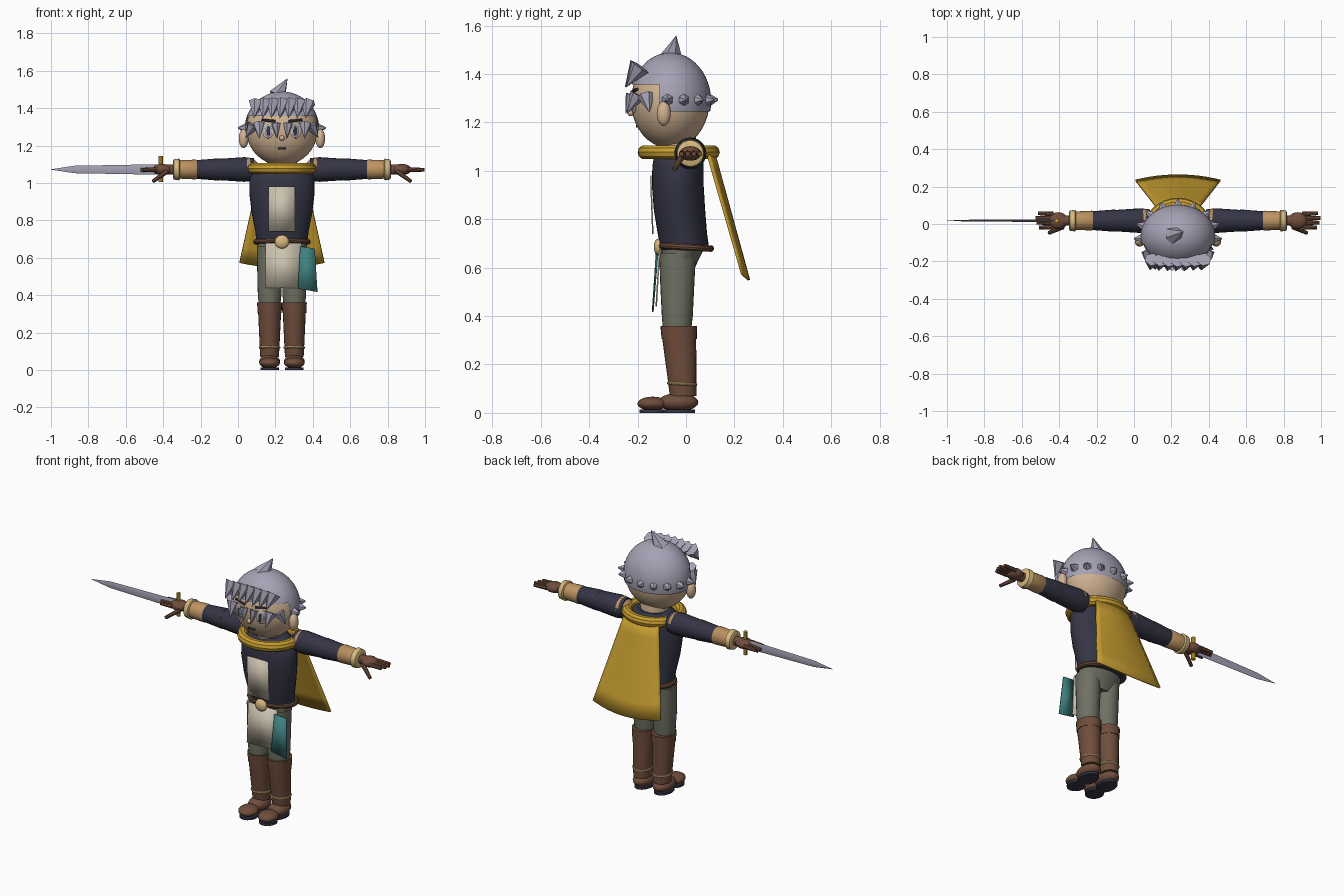
import bpy, bmesh, math
from mathutils import Vector

if "Cube" in bpy.data.objects:
    bpy.data.objects.remove(bpy.data.objects["Cube"])

CX = 0.235          # the body stands off-centre, the sword balances it
ARM_Y, ARM_Z = 0.018, 1.072
HEAD = Vector((0, -0.065, 1.287))
made = []


def material(name, r, g, b):
    m = bpy.data.materials.new(name)
    m.use_nodes = True
    m.diffuse_color = (r, g, b, 1)
    m.node_tree.nodes["Principled BSDF"].inputs["Base Color"].default_value = (r, g, b, 1)
    return m


HAIR = material("lavender grey", .38, .36, .46)
SKIN = material("skin", .64, .45, .29)
NAVY = material("dark navy", .035, .035, .06)
GOLD = material("cape gold", .57, .34, .03)
BROWN = material("leather brown", .16, .075, .045)
GREY = material("trouser grey", .16, .165, .125)
CREAM = material("cream cloth", .60, .54, .43)
TEAL = material("teal cloth", .05, .22, .22)
TAN = material("tan", .50, .29, .12)
PALE = material("pale gold", .68, .49, .21)


def finish(name, bm, mat):
    bmesh.ops.recalc_face_normals(bm, faces=bm.faces)
    me = bpy.data.meshes.new(name)
    bm.to_mesh(me)
    bm.free()
    me.materials.append(mat)
    ob = bpy.data.objects.new(name, me)
    ob.location.x = CX
    bpy.context.collection.objects.link(ob)
    made.append(ob)
    return ob


def loft(name, mat, sections, axis="z", n=24):
    """Closed tube through (position, centre u, centre v, radius u, radius v)."""
    bm = bmesh.new()
    rings = []
    for p, u, v, ru, rv in sections:
        ring = []
        for i in range(n):
            a = math.tau * i / n
            cu, cv = u + ru * math.cos(a), v + rv * math.sin(a)
            ring.append(bm.verts.new((cu, cv, p) if axis == "z" else (p, cu, cv)))
        rings.append(ring)
    for a, b in zip(rings, rings[1:]):
        for i in range(n):
            j = (i + 1) % n
            bm.faces.new((a[i], a[j], b[j], b[i]))
    bm.faces.new(rings[0])
    bm.faces.new(rings[-1])
    return finish(name, bm, mat)


def ball(name, mat, centre, radii, turn=0, segs=24):
    bm = bmesh.new()
    bmesh.ops.create_uvsphere(bm, u_segments=segs, v_segments=segs // 2, radius=1)
    bmesh.ops.scale(bm, vec=radii, verts=bm.verts)
    ob = finish(name, bm, mat)
    ob.location += Vector(centre)
    ob.rotation_euler.z = turn
    return ob


def rod(name, mat, start, end, r1, r2=0.0, n=6):
    start, end = Vector(start), Vector(end)
    bm = bmesh.new()
    bmesh.ops.create_cone(bm, cap_ends=True, segments=n, radius1=r1, radius2=r2,
                          depth=(end - start).length)
    ob = finish(name, bm, mat)
    ob.location += (start + end) / 2
    ob.rotation_euler = (end - start).to_track_quat("Z", "Y").to_euler()
    return ob


def ring(name, mat, centre, rx, ry, minor, tilt=0):
    bm = bmesh.new()
    n, k = 32, 10
    grid = [[bm.verts.new(((rx + minor * math.cos(b)) * math.cos(a),
                           (ry + minor * math.cos(b)) * math.sin(a), minor * math.sin(b)))
             for b in (math.tau * j / k for j in range(k))]
            for a in (math.tau * i / n for i in range(n))]
    for i in range(n):
        for j in range(k):
            bm.faces.new((grid[i][j], grid[(i + 1) % n][j],
                          grid[(i + 1) % n][(j + 1) % k], grid[i][(j + 1) % k]))
    ob = finish(name, bm, mat)
    ob.location += Vector(centre)
    ob.rotation_euler.x = tilt
    return ob


def plate(name, mat, corners, thick=0.006):
    bm = bmesh.new()
    bm.faces.new([bm.verts.new(c) for c in corners])
    ob = finish(name, bm, mat)
    ob.modifiers.new("thickness", "SOLIDIFY").thickness = thick
    return ob


# Head and hair cap, cut open around the face
ball("head", SKIN, HEAD, (.192, .162, .194), segs=40)
bm = bmesh.new()
bmesh.ops.create_uvsphere(bm, u_segments=40, v_segments=24, radius=1)
bmesh.ops.scale(bm, vec=(.2, .169, .202), verts=bm.verts)
for co, no, clear in (((0, 0, -.042), (0, 0, 1), True), ((0, 0, .07), (0, 0, 1), False),
                      ((0, -.045, 0), (0, 1, 0), False)):
    bmesh.ops.bisect_plane(bm, geom=bm.verts[:] + bm.edges[:] + bm.faces[:], plane_co=co,
                           plane_no=no, clear_inner=clear)
face_gap = [f for f in bm.faces if f.calc_center_median().z < .07 and f.calc_center_median().y < -.045]
bmesh.ops.delete(bm, geom=face_gap, context="FACES")
finish("hair_cap", bm, HAIR).location += HEAD

# Hair tufts: crown, fringe, side locks and a row round the back
rod("crown_tuft", HAIR, (-.025, -.06, 1.465), (.03, -.04, 1.56), .05)
for i in range(7):
    x = (i - 3) * .046
    back = .3 * x * x
    rod("fringe_tuft", HAIR, (x, -.195 + back, 1.435 - back), (x - .012, -.253 + back, 1.345), .042)
for s in (1, -1):
    rod("inner_lock", HAIR, (s * .033, -.225, 1.315), (s * .026, -.25, 1.235), .026)
    rod("middle_lock", HAIR, (s * .125, -.2, 1.315), (s * .12, -.245, 1.235), .034)
    rod("outer_lock", HAIR, (s * .155, -.165, 1.31), (s * .195, -.15, 1.24), .036)
for i in range(9):
    a = math.radians(-4 + 188 * i / 8)
    d = Vector((math.cos(a) * .19, math.sin(a) * .159, .006))
    rod("back_tuft", HAIR, HEAD + d, HEAD + d * 1.24, .029, .004)

# Face
ball("nose", SKIN, (0, -.228, 1.24), (.014, .014, .014), segs=12)
plate("mouth", NAVY, [(x, -.206, z) for x, z in ((-.022, 1.18), (.022, 1.18), (.022, 1.19), (-.022, 1.19))], .02 / 3)
for s in (1, -1):
    ball("eye_white", CREAM, (s * .075, -.217, 1.28), (.032, .005, .042), s * .35)
    ball("iris", HAIR, (s * .073, -.2225, 1.278), (.019, .004, .034), s * .35)
    ball("pupil", NAVY, (s * .072, -.2265, 1.278), (.01, .003, .026), s * .35)
    rod("brow", NAVY, (s * .035, -.218, 1.328), (s * .108, -.202, 1.338), .009, .006)
    ball("ear", SKIN, (s * .205, -.092, 1.237), (.026, .029, .051))

# Torso, scarf, belt and cloth panels
loft("neck", SKIN, [(1.02, 0, -.03, .08, .08), (1.15, 0, -.04, .08, .08)])
loft("torso", NAVY, [(.67, 0, -.003, .136, .1), (.74, 0, -.015, .142, .102),
                     (.84, 0, -.027, .162, .106), (.94, 0, -.034, .174, .107),
                     (1.02, 0, -.033, .174, .106), (1.07, 0, -.03, .15, .1), (1.1, 0, -.03, .1, .08)], n=32)
ring("scarf", GOLD, (0, -.03, 1.077), .155, .14, .03)
ring("belt", BROWN, (0, 0, .685), .14, .102, .014, -.06)
ball("buckle", PALE, (0, -.113, .685), (.038, .02, .036))
loft("hips", GREY, [(.57, 0, -.035, .1, .06), (.62, 0, -.03, .132, .076), (.69, 0, -.01, .134, .09)])
plate("chest_panel", CREAM, [(-.071, -.134, .74), (.071, -.134, .74), (.071, -.143, .98), (-.071, -.143, .98)])
plate("apron", CREAM, [(-.088, -.126, .44), (.105, -.126, .44), (.105, -.112, .68), (-.088, -.112, .68)])
plate("side_cloth", TEAL, [(.085, -.134, .435), (.19, -.134, .417), (.175, -.115, .65), (.097, -.119, .66)])

# Cape: a flared, bowed sheet
bm = bmesh.new()
rows = []
for j in range(7):
    v = j / 6
    rows.append([bm.verts.new((u * (.115 + .113 * v), .118 + .147 * v - .028 * u * u,
                               1.085 - .535 * v + .025 * u * u * v))
                 for u in (i / 6 - 1 for i in range(13))])
for a, b in zip(rows, rows[1:]):
    for i in range(12):
        bm.faces.new((a[i], a[i + 1], b[i + 1], b[i]))
finish("cape", bm, GOLD).modifiers.new("thickness", "SOLIDIFY").thickness = .01

for s in (1, -1):
    # Arms
    def arm(name, mat, *parts):
        loft(name, mat, [(s * x, ARM_Y, ARM_Z, r, r) for x, r in parts], "x")
    ball("shoulder", TAN, (s * .185, ARM_Y, ARM_Z + .002), (.064, .064, .062))
    arm("upper_arm", NAVY, (.15, .06), (.2, .066), (.335, .057))
    arm("forearm", NAVY, (.33, .058), (.345, .059), (.458, .05))
    arm("bracer", TAN, (.452, .048), (.46, .053), (.55, .049))
    arm("cuff", PALE, (.545, .05), (.55, .058), (.578, .054), (.583, .044))
    arm("wrist", BROWN, (.575, .026), (.62, .028))
    # Gloved hands
    ball("palm", BROWN, (s * .64, ARM_Y, ARM_Z), (.052, .045, .03))
    for i in range(4):
        y = ARM_Y + (i - 1.5) * .023
        tip = .765 - .013 * abs(i - 1.7)
        rod("finger", BROWN, (s * .665, y, ARM_Z), (s * tip, y * 1.1, ARM_Z - .002), .013, .010, 8)
    rod("thumb", BROWN, (s * .615, -.015, 1.062), (s * .69, -.048, 1.008), .014, .010, 8)
    # Legs and boots
    x = s * .066
    loft("trouser_leg", GREY, [(.34, x, -.037, .057, .058), (.4, x, -.036, .063, .064),
                               (.52, x, -.036, .066, .07), (.66, x, -.035, .068, .076)])
    loft("boot_shaft", BROWN, [(.07, x, -.012, .05, .055), (.15, x, -.017, .054, .06),
                               (.32, x, -.029, .062, .071)])
    loft("boot_cuff", BROWN, [(.305, x, -.028, .064, .073), (.36, x, -.03, .067, .076)])
    ring("ankle_band", PALE, (x, -.016, .12), .051, .056, .007, -.06)
    ball("boot_heel", BROWN, (x, -.032, .044), (.056, .083, .038))
    ball("boot_toe", BROWN, (x, -.138, .038), (.055, .063, .029))
    for name, y, ry in (("heel_sole", -.032, .07), ("toe_sole", -.138, .055)):
        loft(name, NAVY, [(0, x, y, .05, ry), (.014, x, y, .05, ry)])

# Sword in the right hand
loft("sword_blade", HAIR, [(-1.235, ARM_Y, ARM_Z, .0008, .001), (-1.11, ARM_Y, ARM_Z, .005, .02),
                           (-.65, ARM_Y, ARM_Z, .007, .028)], "x", 4)
rod("sword_guard", GOLD, (-.648, ARM_Y, 1.005), (-.648, ARM_Y, 1.145), .012, .012, 8)
rod("sword_grip", BROWN, (-.65, ARM_Y, ARM_Z), (-.56, ARM_Y, ARM_Z), .014, .014, 10)

# Smooth the round parts, keep hard edges
bpy.ops.object.select_all(action="DESELECT")
for ob in made:
    ob.select_set(True)
bpy.context.view_layer.objects.active = made[0]
bpy.ops.object.shade_smooth_by_angle(angle=math.radians(35))
